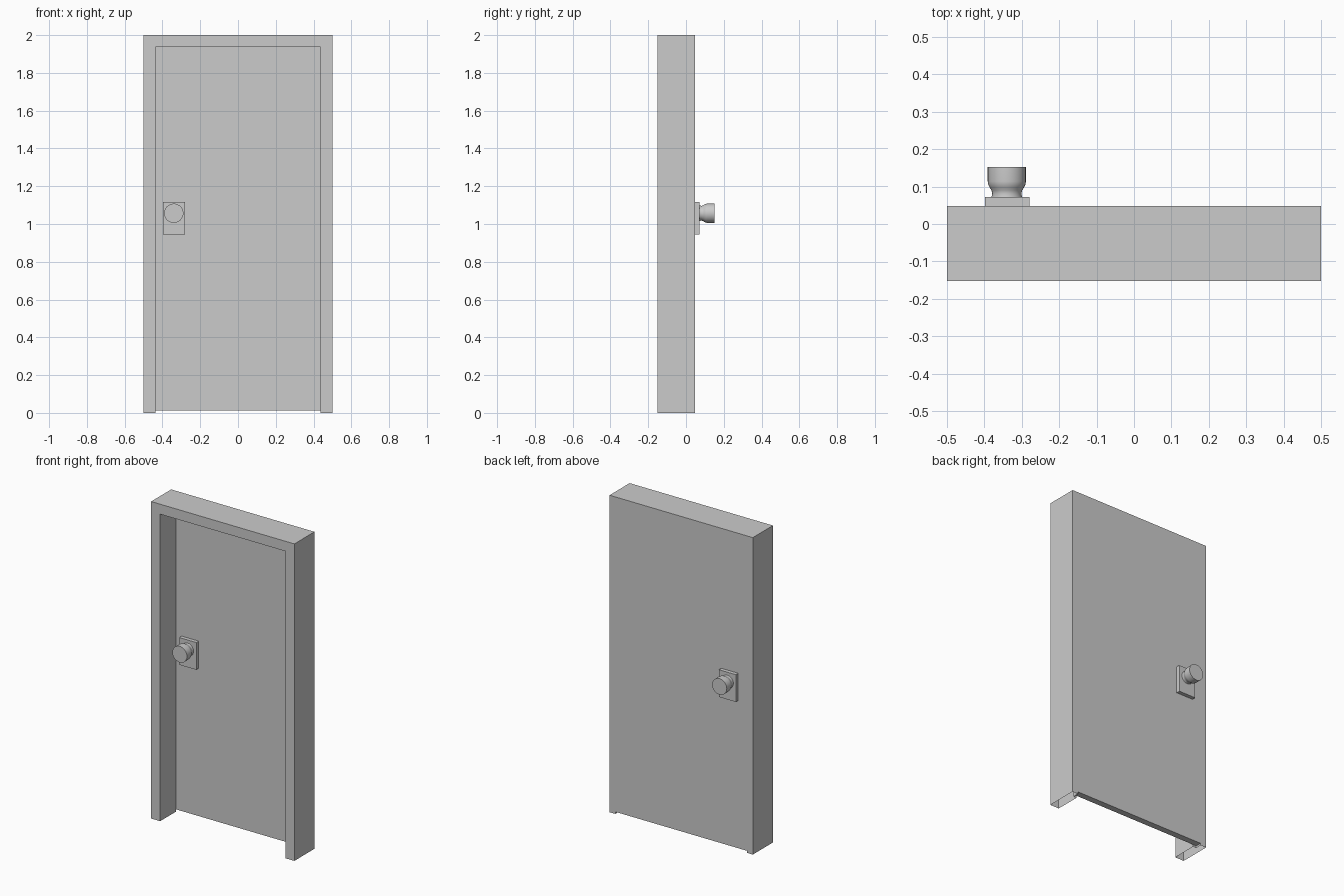
import bpy, bmesh, math
from mathutils import Matrix, Vector

cube = bpy.data.objects.get("Cube")
if cube:
    bpy.data.objects.remove(cube, do_unlink=True)

grey = bpy.data.materials.new("plain grey")
grey.use_nodes = True
GREY = (0.6, 0.6, 0.6, 1)
grey.diffuse_color = GREY
grey.node_tree.nodes["Principled BSDF"].inputs["Base Color"].default_value = GREY

FRONT, BACK = -0.152, 0.048      # frame depth
DOOR_FRONT = 0.008               # front face of the door leaf
HALF, HEIGHT = 0.5, 2.0
STOP, REBATE = 0.063, 0.04       # frame widths before and beside the leaf


def finish(bm, name):
    mesh = bpy.data.meshes.new(name)
    bm.to_mesh(mesh)
    bm.free()
    mesh.materials.append(grey)
    obj = bpy.data.objects.new(name, mesh)
    bpy.context.collection.objects.link(obj)
    return obj


def box(name, lo, hi):
    bm = bmesh.new()
    lo, hi = Vector(lo), Vector(hi)
    bmesh.ops.create_cube(bm, size=1, matrix=Matrix.Translation((lo + hi) / 2)
                          @ Matrix.Diagonal((*(hi - lo), 1)))
    return finish(bm, name)


# Frame: rebated section swept up, across and down, with open feet
section = [(0, FRONT), (STOP, FRONT), (STOP, DOOR_FRONT),
           (REBATE, DOOR_FRONT), (REBATE, BACK), (0, BACK)]
bm = bmesh.new()
rails = []
for inset, y in section:
    x, top = HALF - inset, HEIGHT - inset
    path = [(-x, 0), (-x, top), (x, top), (x, 0)]
    rails.append([bm.verts.new((px, y, pz)) for px, pz in path])
for i, rail in enumerate(rails):
    following = rails[(i + 1) % len(rails)]
    for s in range(3):
        bm.faces.new((rail[s], following[s], following[s + 1], rail[s + 1]))
finish(bm, "door_frame")

# Door leaf, flush with the back of the frame
leaf = HALF - REBATE
box("door_leaf", (-leaf, DOOR_FRONT, 0.013), (leaf, BACK, HEIGHT - REBATE))

# Knob profile as (radius, distance from the door face)
profile = [(0.041, 0.024), (0.039, 0.033), (0.041, 0.042), (0.046, 0.05),
           (0.05, 0.058), (0.051, 0.066), (0.051, 0.104)]
SIDES = 32


def knob(name, face_y, direction):
    bm = bmesh.new()
    rings = []
    for r, d in profile:
        rings.append([bm.verts.new((-0.34 + r * math.cos(a), face_y + direction * d,
                                    1.057 + r * math.sin(a)))
                      for a in (math.tau * i / SIDES for i in range(SIDES))])
    for low, high in zip(rings, rings[1:]):
        for i in range(SIDES):
            j = (i + 1) % SIDES
            bm.faces.new((low[i], low[j], high[j], high[i]))
    bm.faces.new(rings[0])
    bm.faces.new(rings[-1])
    bmesh.ops.recalc_face_normals(bm, faces=bm.faces)
    obj = finish(bm, name)
    bpy.ops.object.select_all(action="DESELECT")
    obj.select_set(True)
    bpy.context.view_layer.objects.active = obj
    bpy.ops.object.shade_smooth_by_angle(angle=math.radians(35))


# Matching plate and knob on each side of the leaf
for side, face_y, direction in (("front", DOOR_FRONT, -1), ("back", BACK, 1)):
    near, far = sorted((face_y, face_y + direction * 0.024))
    box(side + "_knob_plate", (-0.398, near, 0.945), (-0.28, far, 1.117))
    knob(side + "_knob", face_y, direction)
